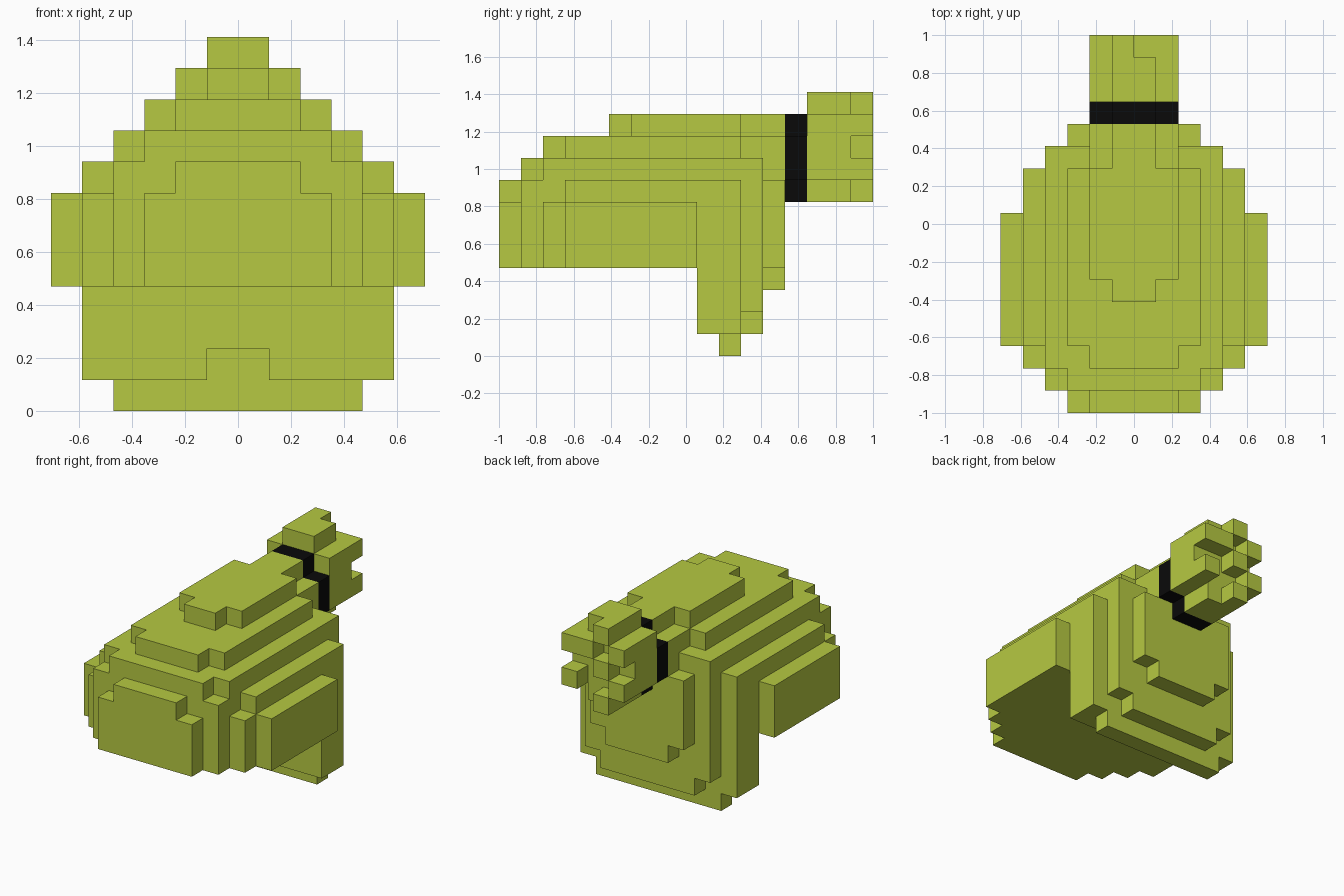
import bpy, bmesh
from mathutils import Vector

if "Cube" in bpy.data.objects:
    bpy.data.objects.remove(bpy.data.objects["Cube"], do_unlink=True)

U = 2 / 17  # size of one block


def material(name, rgb):
    m = bpy.data.materials.new(name)
    m.use_nodes = True
    m.diffuse_color = (*rgb, 1)
    bsdf = m.node_tree.nodes["Principled BSDF"]
    bsdf.inputs["Base Color"].default_value = (*rgb, 1)
    bsdf.inputs["Roughness"].default_value = 0.9
    return m


green = material("lime green", (0.468, 0.584, 0.054))
black = material("black", (0.003, 0.003, 0.003))


def box(x0, x1, y0, y1, z0, z1):
    return {(x, y, z) for x in range(x0, x1) for y in range(y0, y1) for z in range(z0, z1)}


def layer(z0, z1, *runs):
    """Mirrored slab: each run is (start y, end y, half width)."""
    return set().union(*(box(-h, h, a, b, z0, z1) for a, b, h in runs))


def build(name, cells, mat):
    """Make the outer shell of a set of blocks, with flat areas merged."""
    bm = bmesh.new()
    verts = {}

    def vert(p):
        key = tuple(round(c) for c in p)
        if key not in verts:
            x, y, z = key
            verts[key] = bm.verts.new((x * U, y * U - 1, z * U))
        return verts[key]

    for cell in cells:
        for axis in range(3):
            for side in (0, 1):
                step = Vector((0, 0, 0))
                step[axis] = 2 * side - 1
                if tuple(round(c) for c in Vector(cell) + step) in cells:
                    continue
                a, b = Vector((0, 0, 0)), Vector((0, 0, 0))
                a[(axis + 1) % 3] = b[(axis + 2) % 3] = 1
                o = Vector(cell)
                o[axis] += side
                quad = [o, o + a, o + a + b, o + b]
                bm.faces.new([vert(p) for p in (quad if side else quad[::-1])])
    bm.normal_update()
    bmesh.ops.dissolve_limit(bm, angle_limit=0.01, verts=bm.verts[:], edges=bm.edges[:])
    mesh = bpy.data.meshes.new(name)
    bm.to_mesh(mesh)
    bm.free()
    mesh.materials.append(mat)
    bpy.context.collection.objects.link(bpy.data.objects.new(name, mesh))


# Stepped rounded body, from the wide bottom layer to the narrow top one
body = (
    layer(4, 7, (0, 1, 3), (1, 2, 4), (2, 3, 5), (3, 9, 6), (9, 11, 5), (11, 12, 4), (12, 13, 3))
    | layer(7, 8, (0, 1, 2), (1, 3, 4), (3, 11, 5), (11, 12, 4), (12, 13, 3))
    | layer(8, 9, (1, 2, 3), (2, 12, 4), (12, 13, 2))
    | layer(9, 10, (2, 3, 2), (3, 11, 3), (11, 13, 2))
    | layer(10, 11, (5, 6, 1), (6, 11, 2), (11, 13, 1))
)

# Rear wall hanging below the body, with a notch in its front lower edge
rear_wall = (
    layer(0, 1, (10, 11, 4))
    | layer(1, 2, (9, 11, 5), (11, 12, 3))
    | layer(2, 4, (9, 11, 5), (11, 12, 4))
    | layer(3, 4, (12, 13, 2))
) - box(-1, 1, 9, 10, 1, 2)
build("body", body | rear_wall, green)

# Band around the gathered neck
build("neck_band", layer(7, 8, (13, 14, 1)) | layer(8, 10, (13, 14, 2))
      | layer(10, 11, (13, 14, 1)), black)

# Flared end with a ragged edge
ragged_edge = (
    box(-1, 0, 16, 17, 11, 12)
    | box(0, 2, 16, 17, 10, 11) | box(-2, -1, 16, 17, 10, 11)
    | box(-1, 0, 16, 17, 9, 10)
    | box(1, 2, 16, 17, 8, 9) | box(-2, -1, 16, 17, 8, 9)
    | box(-1, 0, 16, 17, 7, 8)
)
build("flared_end", layer(7, 8, (14, 16, 1)) | layer(8, 11, (14, 16, 2))
      | layer(11, 12, (14, 16, 1)) | ragged_edge, green)
